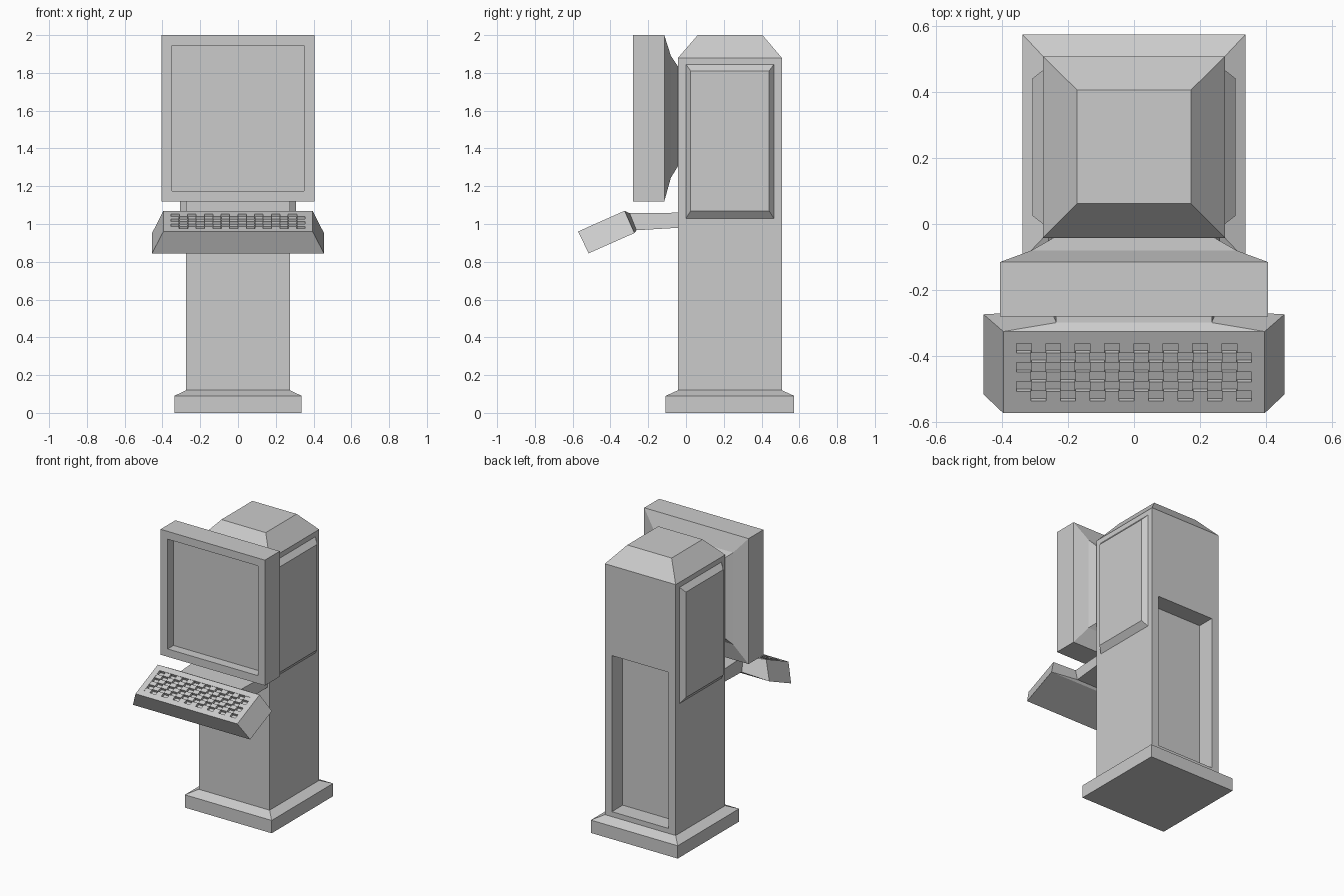
import bpy, bmesh
from math import atan2
from mathutils import Matrix, Vector

if "Cube" in bpy.data.objects:
    bpy.data.objects.remove(bpy.data.objects["Cube"], do_unlink=True)

grey = bpy.data.materials.new("plain_grey")
grey.use_nodes = True
grey.diffuse_color = (0.6, 0.6, 0.6, 1)
grey.node_tree.nodes["Principled BSDF"].inputs["Base Color"].default_value = (0.6, 0.6, 0.6, 1)


def finish(name, bm):
    bmesh.ops.recalc_face_normals(bm, faces=bm.faces)
    mesh = bpy.data.meshes.new(name)
    bm.to_mesh(mesh)
    bm.free()
    mesh.materials.append(grey)
    obj = bpy.data.objects.new(name, mesh)
    bpy.context.collection.objects.link(obj)
    return obj


def ring(x1, y1, z1, x2, y2, z2):
    """Symmetric four-sided section: one edge of half width x1, the opposite of x2."""
    return [(-x1, y1, z1), (x1, y1, z1), (x2, y2, z2), (-x2, y2, z2)]


def level(z, x, y0, y1):
    return ring(x, y1, z, x, y0, z)


def upright(y, x, z0, z1):
    return ring(x, y, z1, x, y, z0)


def loft(rings):
    bm = bmesh.new()
    loops = [[bm.verts.new(p) for p in r] for r in rings]
    for a, b in zip(loops, loops[1:]):
        for i in range(4):
            j = (i + 1) % 4
            bm.faces.new((a[i], a[j], b[j], b[i]))
    bm.faces.new(loops[0])
    bm.faces.new(loops[-1])
    bmesh.ops.recalc_face_normals(bm, faces=bm.faces)
    return bm


def recess(bm, direction, margin, depth, z_range=None):
    """Sink an inset panel into the largest face turned towards direction."""
    d = Vector(direction).normalized()
    face = max(bm.faces, key=lambda f: (round(f.normal.dot(d), 2), f.calc_area()))
    normal = face.normal.copy()
    bmesh.ops.inset_individual(bm, faces=[face], thickness=margin, use_even_offset=True)
    if z_range:
        middle = face.calc_center_median().z
        for v in face.verts:
            v.co.z = z_range[v.co.z > middle]
    sunk = bmesh.ops.extrude_discrete_faces(bm, faces=[face])["faces"][0]
    bmesh.ops.translate(bm, verts=sunk.verts, vec=-normal * depth)


# Column with flared base, sloped cap and rear access recess
column = loft([level(0, 0.337, -0.108, 0.573), level(0.09, 0.337, -0.108, 0.573),
               level(0.12, 0.275, -0.042, 0.507), level(1.88, 0.275, -0.042, 0.507),
               level(2.0, 0.172, 0.062, 0.405)])
recess(column, (0, 1, 0), 0.055, 0.12, (0.155, 1.25))
finish("column", column)

# Raised bevelled side panels
for side, name in ((1, "left_side_panel"), (-1, "right_side_panel")):
    panel = loft([[(side * x, y, z) for y, z in ((y0, z0), (y1, z0), (y1, z1), (y0, z1))]
                  for x, y0, y1, z0, z1 in ((0.27, 0, 0.465, 1.03, 1.845),
                                            (0.275, 0, 0.465, 1.03, 1.845),
                                            (0.307, 0.025, 0.44, 1.07, 1.81))])
    finish(name, panel)

# Monitor with sunken screen and tapering back
monitor = loft([upright(-0.28, 0.405, 1.12, 2.0), upright(-0.115, 0.405, 1.12, 2.0),
                upright(-0.08, 0.31, 1.245, 1.89), upright(-0.04, 0.24, 1.31, 1.83)])
recess(monitor, (0, -1, 0), 0.055, 0.065)
finish("monitor", monitor)

# Keyboard housing tapering into its support arm
front, back = Vector((0, -0.572, 0.96)), Vector((0, -0.325, 1.07))
slope = back - front
housing = loft([ring(0.395, front.y, front.z, 0.455, -0.515, 0.845),
                ring(0.395, back.y, back.z, 0.455, -0.273, 0.952),
                ring(0.235, -0.298, 1.057, 0.25, -0.262, 0.967),
                ring(0.25, -0.04, 1.06, 0.26, -0.04, 0.98)])
recess(housing, (0, -slope.z, slope.y), 0.04, 0.02)
finish("keyboard_housing", housing)

# Staggered keys filling the keyboard recess
columns, rows = 16, 6
key_w, key_d, key_h = 0.71 / columns, (slope.length - 0.08) / rows, 0.018
plane = Matrix.Translation((front + back) / 2) @ Matrix.Rotation(atan2(slope.z, slope.y), 4, "X")
keys = bmesh.new()
for c in range(columns):
    for r in range(rows):
        if (c + r) % 2 == 0:
            place = Matrix.Translation(((c + 0.5 - columns / 2) * key_w,
                                        (r + 0.5 - rows / 2) * key_d, -0.011))
            size = Matrix.Diagonal((key_w * 0.98, key_d * 0.98, key_h, 1))
            bmesh.ops.create_cube(keys, size=1, matrix=plane @ place @ size)
finish("keys", keys)
